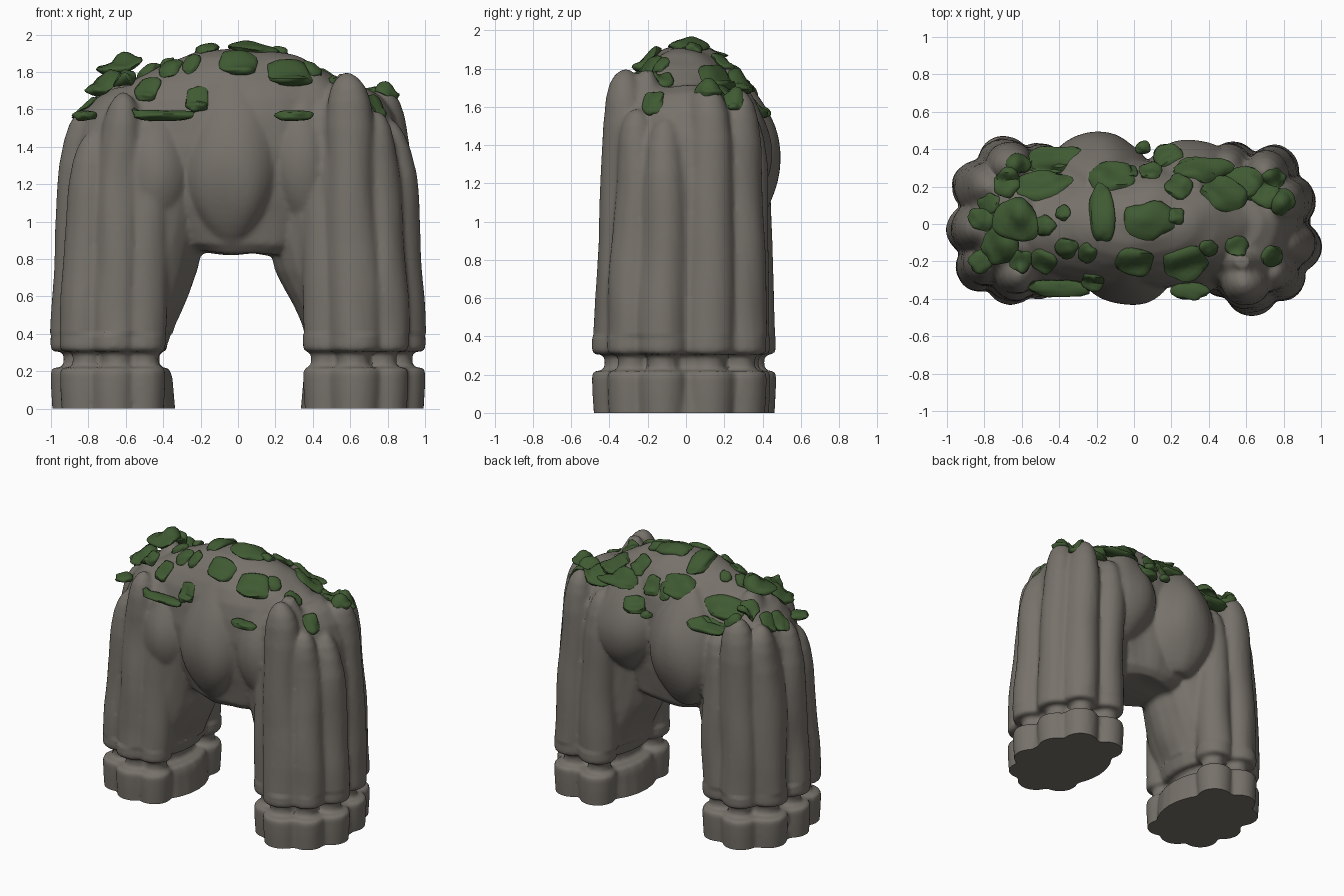
import bpy, bmesh, math, random
from mathutils import Vector, noise
from mathutils.bvhtree import BVHTree

random.seed(4)
cube = bpy.data.objects.get("Cube")
if cube:
    bpy.data.objects.remove(cube, do_unlink=True)


def material(name, colour):
    mat = bpy.data.materials.new(name)
    mat.use_nodes = True
    mat.diffuse_color = (*colour, 1)
    mat.node_tree.nodes["Principled BSDF"].inputs["Base Color"].default_value = (*colour, 1)
    return mat


stone = material("warm grey stone", (0.185, 0.168, 0.146))
moss = material("moss green", (0.05, 0.102, 0.032))


def make_object(name, bm, mat):
    mesh = bpy.data.meshes.new(name)
    bm.to_mesh(mesh)
    bm.free()
    mesh.materials.append(mat)
    obj = bpy.data.objects.new(name, mesh)
    bpy.context.collection.objects.link(obj)
    return obj


def smooth(obj, degrees):
    bpy.ops.object.select_all(action="DESELECT")
    obj.select_set(True)
    bpy.context.view_layer.objects.active = obj
    bpy.ops.object.shade_smooth_by_angle(angle=math.radians(degrees))


def loft(bm, rings, sides=24):
    """Closed solid through elliptical rings of (x, y, z, rx, ry)."""
    loops = []
    for x, y, z, rx, ry in rings:
        angles = [math.tau * i / sides for i in range(sides)]
        loops.append([bm.verts.new((x + rx * math.cos(a), y + ry * math.sin(a), z)) for a in angles])
    for low, high in zip(loops, loops[1:]):
        for i in range(sides):
            j = (i + 1) % sides
            bm.faces.new((low[i], low[j], high[j], high[i]))
    bm.faces.new(loops[0][::-1])
    bm.faces.new(loops[-1])


def column(bm, x, y, r, top):
    """Foot lobe, thin neck and tall rounded pillar."""
    loft(bm, [(x, y, z, r * k, r * k) for z, k in ((-0.06, 0.92), (0.1, 1), (0.19, 1.02), (0.22, 0.96))])
    loft(bm, [(x * 0.98, y * 0.97, z, r * 0.62, r * 0.62) for z in (0.1, 0.42)])
    rings = []
    for z, k in ((0.305, 0.96), (0.33, 1.03), (0.6, 1.02), (0.9, 1.0), (top - 0.3, 0.92),
                 (top - 0.16, 0.8), (top - 0.08, 0.64), (top - 0.03, 0.42), (top, 0.15)):
        lean_x = 1 - 0.06 * max(0, z - 0.5)
        lean_y = 1 - 0.2 * min(max(0, z - 0.45), 0.6) if y < 0 else 1 - 0.03 * z
        rings.append((x * lean_x, y * lean_y, z, r * k, r * k))
    loft(bm, rings)


def boulder(bm, x, y, rx, ry, low, top):
    """Egg-shaped bulge, pointed at the bottom."""
    rings = []
    for i in range(1, 20):
        t = i / 20
        k = math.sin(math.pi * t ** 0.85) ** 0.8
        rings.append((x, y, low + (top - low) * t, rx * k, ry * k))
    loft(bm, rings, 32)


# Stone arch: leg pillars
bm = bmesh.new()
right_leg = [(-0.87, -0.03, 0.13, 1.6), (-0.82, -0.23, 0.13, 1.48), (-0.66, -0.3, 0.13, 1.7),
             (-0.51, -0.28, 0.12, 1.6), (-0.83, 0.2, 0.14, 1.62), (-0.7, 0.34, 0.13, 1.7), (-0.51, 0.3, 0.13, 1.55)]
left_leg = [(0.87, -0.12, 0.13, 1.55), (0.79, -0.29, 0.12, 1.58), (0.63, -0.35, 0.14, 1.8),
            (0.48, -0.26, 0.13, 1.65), (0.83, 0.12, 0.14, 1.72), (0.75, 0.29, 0.13, 1.7), (0.53, 0.31, 0.13, 1.6)]
for post in right_leg + left_leg:
    column(bm, *post)

# Leg cores, flaring inward to carry the span
for s in (-1, 1):
    loft(bm, [(s * 0.64, 0, z, r, 0.36) for z, r in ((-0.06, 0.31), (0.17, 0.29), (0.22, 0.27))])
    loft(bm, [(s * 0.66, 0, z, 0.21, 0.29) for z in (0.1, 0.42)])
    core = ((0.305, 0.39, 0.9, 0.36), (0.45, 0.34, 0.92, 0.36), (0.62, 0.26, 0.92, 0.35), (0.74, 0.21, 0.92, 0.34),
            (0.9, 0.17, 0.92, 0.34), (1.2, 0.1, 0.91, 0.34), (1.45, 0.15, 0.88, 0.33), (1.58, 0.22, 0.83, 0.29),
            (1.67, 0.32, 0.76, 0.22), (1.72, 0.42, 0.68, 0.13))
    loft(bm, [(s * (far + near) / 2, 0, z, (far - near) / 2, ry) for z, near, far, ry in core])

# Span and its boulders
span = ((0.83, 0.3, 0.23), (0.88, 0.42, 0.27), (1.1, 0.62, 0.31), (1.4, 0.8, 0.34), (1.55, 0.8, 0.33),
        (1.66, 0.72, 0.31), (1.75, 0.58, 0.27), (1.82, 0.46, 0.22), (1.87, 0.34, 0.17), (1.91, 0.2, 0.1),
        (1.925, 0.06, 0.03))
loft(bm, [(0, 0, *ring) for ring in span], 40)
boulder(bm, -0.03, -0.2, 0.25, 0.23, 0.84, 1.84)
boulder(bm, -0.2, 0.23, 0.29, 0.27, 0.88, 1.84)
boulder(bm, 0.3, 0.2, 0.26, 0.25, 1.0, 1.84)
boulder(bm, -0.46, -0.18, 0.2, 0.2, 0.9, 1.72)
boulder(bm, 0.35, -0.18, 0.17, 0.2, 0.95, 1.78)
boulder(bm, 0.58, -0.2, 0.21, 0.2, 0.7, 1.86)
boulder(bm, -0.6, 0.06, 0.18, 0.2, 1.2, 1.83)

# Fuse everything into one weathered skin
blank = make_object("stone_blocks", bm, stone)
remesh = blank.modifiers.new("fuse", "REMESH")
remesh.mode = "VOXEL"
remesh.voxel_size = 0.016
soften = blank.modifiers.new("weather", "SMOOTH")
soften.factor = 0.5
soften.iterations = 4
graph = bpy.context.evaluated_depsgraph_get()
bm = bmesh.new()
bm.from_mesh(blank.evaluated_get(graph).to_mesh())
bpy.data.objects.remove(blank, do_unlink=True)
for v in bm.verts:
    wear = noise.noise(Vector((v.co.x * 5, v.co.y * 5, v.co.z * 2)))
    if v.co.z > 0.4:
        v.co += v.normal * wear * 0.022
cut = bmesh.ops.bisect_plane(bm, geom=bm.verts[:] + bm.edges[:] + bm.faces[:],
                             plane_co=(0, 0, 0), plane_no=(0, 0, 1), clear_inner=True)
bmesh.ops.holes_fill(bm, edges=[e for e in bm.edges if e.is_boundary], sides=0)
surface = BVHTree.FromBMesh(bm)
smooth(make_object("stone_arch", bm, stone), 40)


def ground(x, y):
    """Height of the stone, never below the line where moss stops growing."""
    hit = surface.ray_cast(Vector((x, y, 3)), Vector((0, 0, -1)))[0]
    return max(hit.z, 1.56) if hit else 1.56


def clump(bm, x, y, rx, ry):
    """Knobbly moss cushion resting on the stone."""
    base = ground(x, y)
    lift = 0.08 if -0.76 < x < -0.52 and abs(y) < 0.25 else 0
    seed = Vector((random.random(), random.random(), random.random())) * 20
    verts = bmesh.ops.create_icosphere(bm, subdivisions=3, radius=1)["verts"]
    for v in verts:
        p = v.co * (1 + 0.3 * noise.noise(v.co * 1.3 + seed))
        px, py = x + p.x * rx, y + p.y * ry
        z = min(max(ground(px, py), base - 0.045), base + 0.035)
        v.co = (px, py, z + lift + 0.008 + p.z * (0.024 + 0.12 * min(rx, ry)))


# Broad moss cushions: x, y, half length, half width
cushions = [(-0.42, 0.34, 0.17, 0.08), (-0.48, 0.2, 0.16, 0.09), (-0.17, 0.05, 0.07, 0.16),
            (-0.12, 0.24, 0.11, 0.1), (-0.4, -0.34, 0.17, 0.05), (0, -0.2, 0.1, 0.08),
            (0.08, 0.02, 0.13, 0.1), (0.27, -0.2, 0.11, 0.1), (0.3, -0.36, 0.1, 0.05),
            (0.36, 0.29, 0.17, 0.07), (0.47, 0.16, 0.13, 0.09), (0.59, 0.21, 0.12, 0.09), (-0.63, 0.02, 0.13, 0.11)]
# Small round tufts: x, y, radius
tufts = [(-0.68, 0.22, 0.07), (-0.62, 0.32, 0.06), (-0.81, 0.03, 0.07), (-0.72, -0.12, 0.1), (-0.77, 0.11, 0.06),
         (-0.48, -0.01, 0.06), (-0.38, 0.06, 0.04), (-0.48, -0.2, 0.07), (-0.36, -0.13, 0.06), (-0.25, -0.16, 0.05),
         (-0.6, -0.2, 0.06), (-0.82, -0.2, 0.06), (-0.22, -0.3, 0.06), (0.22, 0.04, 0.05), (0.4, -0.13, 0.05),
         (0.55, -0.12, 0.06), (0.74, -0.17, 0.06), (0.18, 0.36, 0.08), (0.09, 0.28, 0.06), (0.24, 0.2, 0.07),
         (0.7, 0.16, 0.08), (0.79, 0.12, 0.07), (0.75, 0.24, 0.06), (-0.02, 0.28, 0.04), (0.05, 0.41, 0.04)]
bm = bmesh.new()
for item in cushions:
    clump(bm, *item)
for x, y, r in tufts:
    clump(bm, x, y, r, r * random.uniform(0.85, 1.1))
smooth(make_object("moss_clumps", bm, moss), 50)
